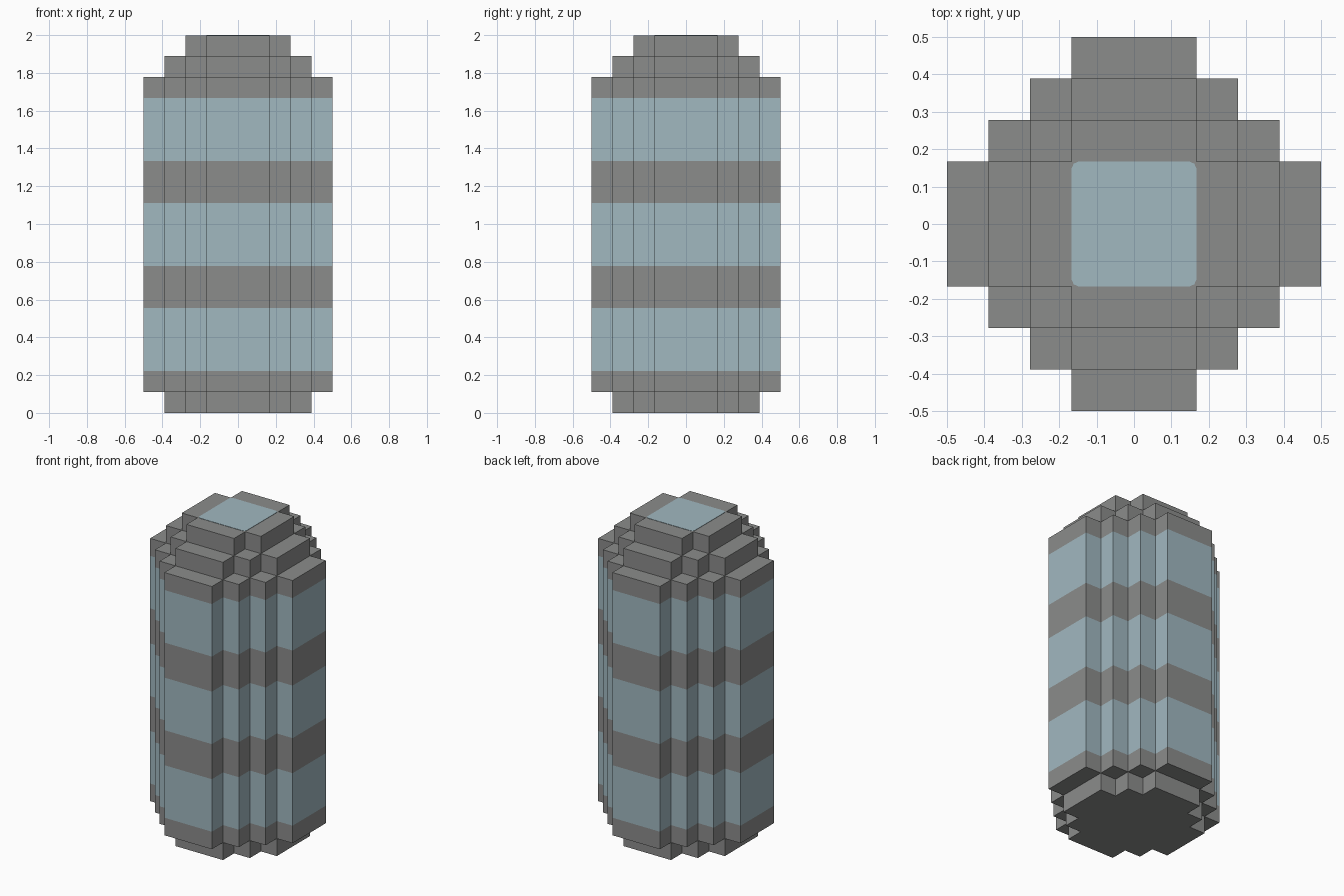
import bpy
import bmesh

U = 1 / 9          # edge length of one building block
SKIN = 0.002       # thickness of the roof plate

cube = bpy.data.objects.get("Cube")
if cube:
    bpy.data.objects.remove(cube, do_unlink=True)


def make_material(name, rgb):
    mat = bpy.data.materials.new(name)
    mat.use_nodes = True
    mat.diffuse_color = (*rgb, 1)
    bsdf = next(n for n in mat.node_tree.nodes if n.type == "BSDF_PRINCIPLED")
    bsdf.inputs["Base Color"].default_value = (*rgb, 1)
    return mat


GREY = make_material("stone grey", (0.26, 0.265, 0.26))
BLUE = make_material("pale blue", (0.355, 0.48, 0.53))


def four_way(corner):
    """Repeat the points of one corner around the vertical axis."""
    points = []
    for _ in range(4):
        points += corner
        corner = [(-y, x) for x, y in corner]
    return points


def stepped_outline(reach, arm=1.5):
    """Blocky round outline: arms of fixed width joined by one-block stairs."""
    corner, x, y = [(reach * U, arm * U)], reach, arm
    while x > arm:
        x -= 1
        corner.append((x * U, y * U))
        y += 1
        corner.append((x * U, y * U))
    return four_way(corner)


def stack(name, outline, levels, mats, striped=False):
    """Prism through the given heights; every second wall ring may be striped."""
    bm = bmesh.new()
    rings = [[bm.verts.new((x, y, z)) for x, y in outline] for z in levels]
    n = len(outline)
    for k, (low, high) in enumerate(zip(rings, rings[1:])):
        for i in range(n):
            j = (i + 1) % n
            face = bm.faces.new((low[i], low[j], high[j], high[i]))
            face.material_index = k % 2 if striped else 0
    bm.faces.new(rings[0][::-1])
    bm.faces.new(rings[-1])
    mesh = bpy.data.meshes.new(name)
    bm.to_mesh(mesh)
    bm.free()
    for mat in mats:
        mesh.materials.append(mat)
    obj = bpy.data.objects.new(name, mesh)
    bpy.context.collection.objects.link(obj)
    return obj


# Foot, set back one block
stack("base", stepped_outline(3.5), [0, U], [GREY])

# Body with three blue bands
bands = [1, 2, 5, 7, 10, 12, 15, 16]
stack("body", stepped_outline(4.5), [b * U for b in bands], [GREY, BLUE], striped=True)

# Two stepped tiers on top
stack("lower_crown", stepped_outline(3.5), [16 * U, 17 * U], [GREY])
stack("upper_crown", stepped_outline(2.5), [17 * U, 2 - SKIN], [GREY])

# Blue roof panel with clipped corners
h, c = 1.5 * U, 0.018
panel = four_way([(h, h - c), (h - c * 0.3, h - c * 0.3), (h - c, h)])
stack("roof_panel", panel, [2 - SKIN, 2], [BLUE])
